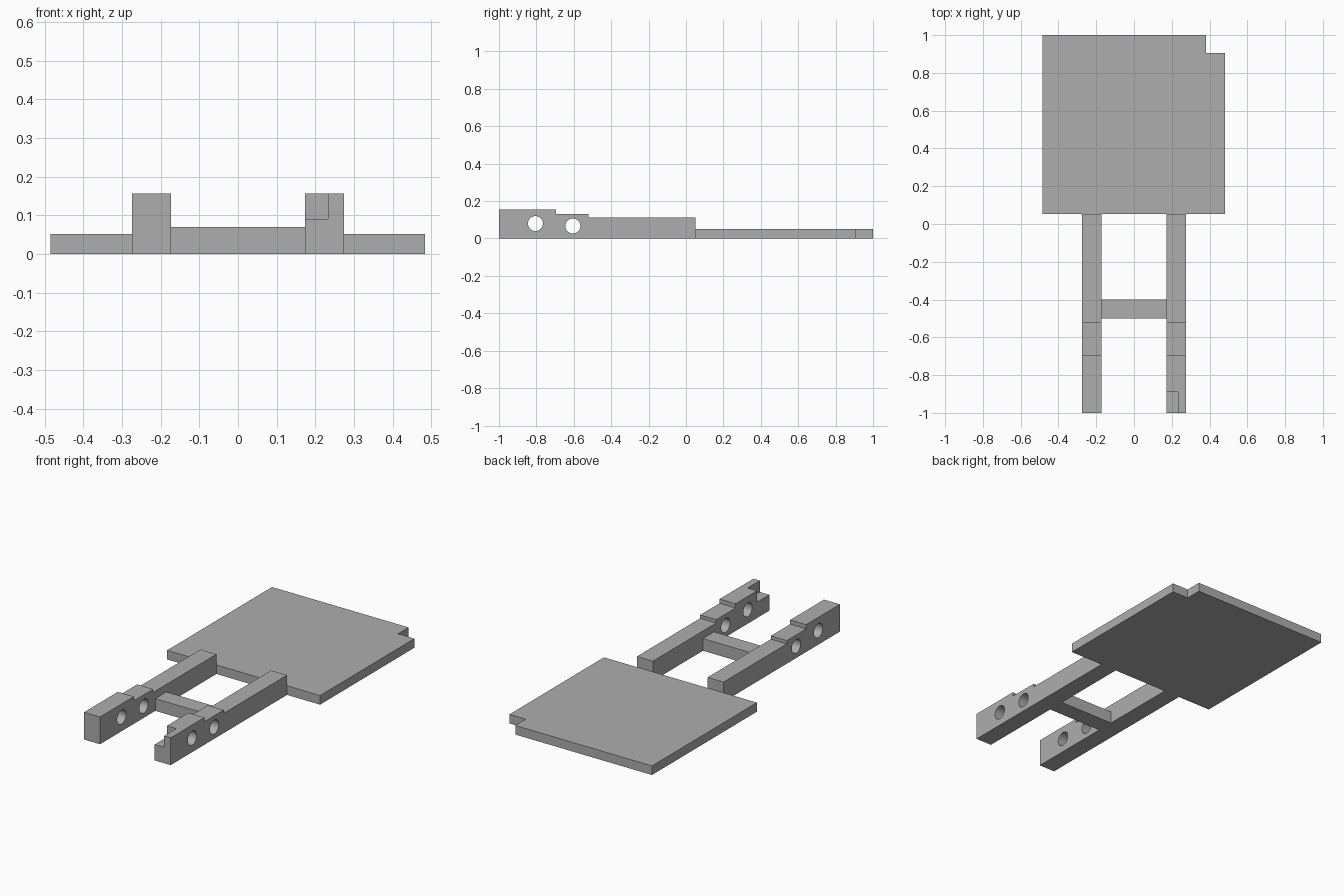
import bpy, bmesh, math
from mathutils import Matrix

if "Cube" in bpy.data.objects:
    bpy.data.objects.remove(bpy.data.objects["Cube"])

GREY = (0.42, 0.42, 0.42, 1)
grey = bpy.data.materials.new("plain grey")
grey.use_nodes = True
grey.diffuse_color = GREY
grey.node_tree.nodes["Principled BSDF"].inputs["Base Color"].default_value = GREY


def make_object(name, bm):
    bmesh.ops.recalc_face_normals(bm, faces=bm.faces)
    mesh = bpy.data.meshes.new(name)
    bm.to_mesh(mesh)
    bm.free()
    mesh.materials.append(grey)
    obj = bpy.data.objects.new(name, mesh)
    bpy.context.collection.objects.link(obj)
    return obj


def prism(name, points, depth):
    """Extrude a closed outline of 3D points along the depth vector."""
    bm = bmesh.new()
    face = bm.faces.new([bm.verts.new(p) for p in points])
    extruded = bmesh.ops.extrude_face_region(bm, geom=[face])["geom"]
    verts = [g for g in extruded if isinstance(g, bmesh.types.BMVert)]
    bmesh.ops.translate(bm, verts=verts, vec=depth)
    return make_object(name, bm)


def box(name, x0, x1, y0, y1, z0, z1):
    outline = [(x0, y0, z0), (x1, y0, z0), (x1, y1, z0), (x0, y1, z0)]
    return prism(name, outline, (0, 0, z1 - z0))


def cylinder_x(name, x, y, z, radius, length):
    bm = bmesh.new()
    place = Matrix.Translation((x, y, z)) @ Matrix.Rotation(math.pi / 2, 4, "Y")
    bmesh.ops.create_cone(bm, cap_ends=True, segments=40, radius1=radius,
                          radius2=radius, depth=length, matrix=place)
    return make_object(name, bm)


def cut(obj, cutter):
    cutter.hide_render = True
    mod = obj.modifiers.new("cut", "BOOLEAN")
    mod.operation, mod.solver, mod.object = "DIFFERENCE", "EXACT", cutter
    bpy.context.view_layer.objects.active = obj
    bpy.ops.object.modifier_apply(modifier=mod.name)
    bpy.data.objects.remove(cutter)


INNER, OUTER = 0.173, 0.274
PLATE_FRONT = 0.052

# Flat plate with one notched back corner
plate_outline = [(-0.485, PLATE_FRONT), (0.483, PLATE_FRONT), (0.483, 0.905),
                 (0.38, 0.905), (0.38, 1), (-0.485, 1)]
prism("plate", [(x, y, 0) for x, y in plate_outline], (0, 0, 0.052))

# Stepped arms, each drilled with two cross holes
arm_profile = [(-1, 0), (PLATE_FRONT, 0), (PLATE_FRONT, 0.113), (-0.52, 0.113),
               (-0.52, 0.132), (-0.695, 0.132), (-0.695, 0.156), (-1, 0.156)]
arms = {}
for name, x0 in (("left_arm", INNER), ("right_arm", -OUTER)):
    arm = prism(name, [(x0, y, z) for y, z in arm_profile], (OUTER - INNER, 0, 0))
    for y, z in ((-0.805, 0.08), (-0.605, 0.067)):
        cut(arm, cylinder_x("hole_cutter", x0 + 0.05, y, z, 0.04, 0.3))
    arms[name] = arm

# Corner notch on the inner tip of the left arm
cut(arms["left_arm"], box("notch_cutter", 0.1, 0.233, -1.1, -0.89, 0.091, 0.3))

# Bar joining the arms
box("cross_bar", -INNER, INNER, -0.5, -0.4, 0, 0.07)

# Smooth hole walls, sharp edges elsewhere
for arm in arms.values():
    bpy.ops.object.select_all(action="DESELECT")
    arm.select_set(True)
    bpy.context.view_layer.objects.active = arm
    bpy.ops.object.shade_smooth_by_angle(angle=math.radians(30))
